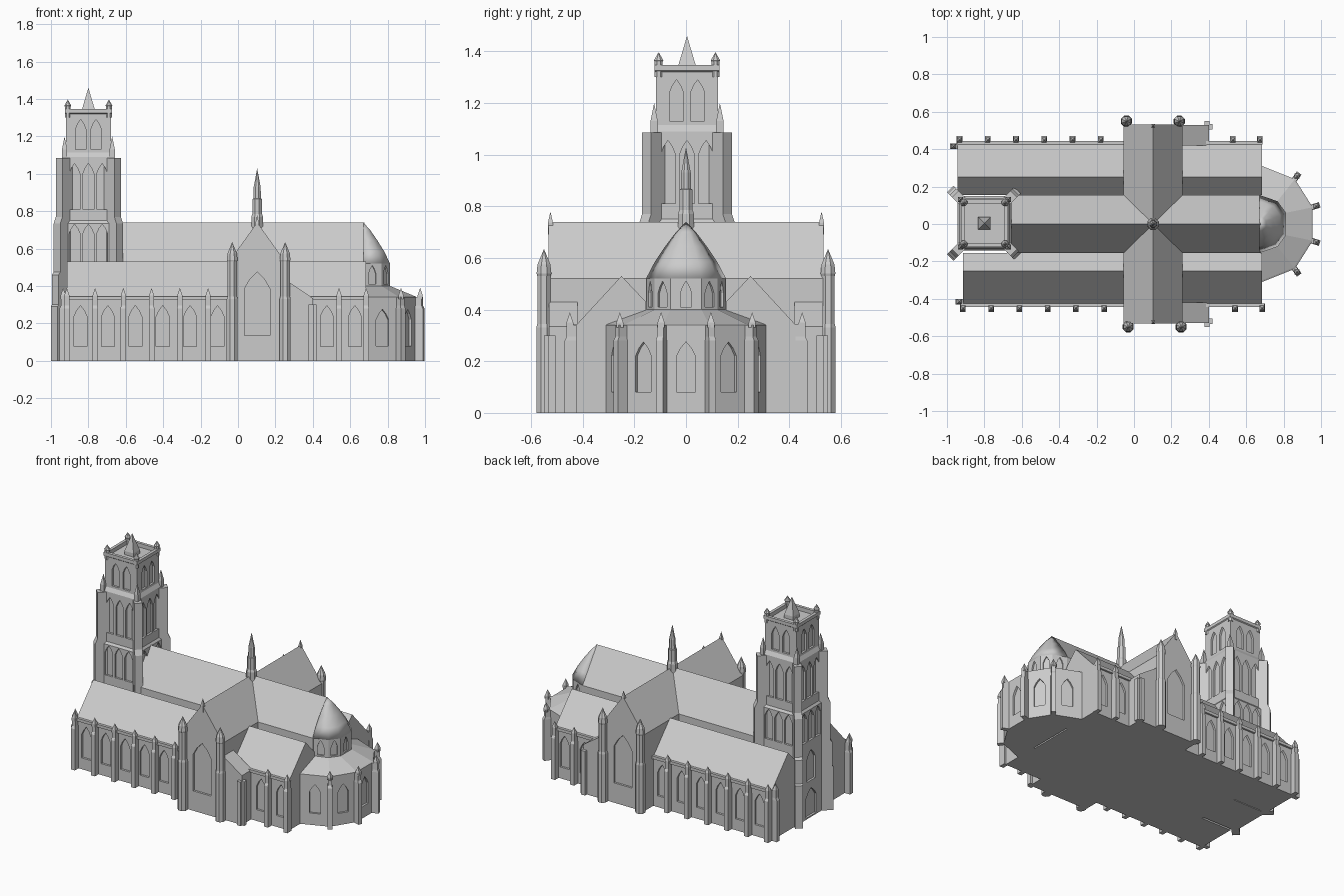
import bpy, bmesh
from math import sin, cos, pi, atan2, sqrt

if "Cube" in bpy.data.objects:
    bpy.data.objects.remove(bpy.data.objects["Cube"])


def loft(bm, rings):
    """Closed solid through rings of points; a one-point ring is an apex."""
    vs = [[bm.verts.new(p) for p in r] for r in rings]
    for a, b in zip(vs, vs[1:]):
        n = len(a)
        for i in range(n):
            j = (i + 1) % n
            if len(b) == 1:
                bm.faces.new((a[i], a[j], b[0]))
            else:
                bm.faces.new((a[i], a[j], b[j], b[i]))
    for r in (vs[0], vs[-1]):
        if len(r) > 2:
            bm.faces.new(r)


def ngon(x, y, r, z, n=8):
    return [(x + r * cos(2 * pi * (i + .5) / n), y + r * sin(2 * pi * (i + .5) / n), z) for i in range(n)]


def spire(bm, x, y, profile, tip, n=8):
    loft(bm, [ngon(x, y, r, z, n) for r, z in profile] + [[(x, y, tip)]])


def square(x, y, h, z):
    return ngon(x, y, h * sqrt(2), z, 4)


def rect(x, y, ang, near, far, w, z):
    """Rectangle reaching from near to far along a direction."""
    c, s = cos(ang), sin(ang)
    return [(x + c * u - s * v, y + s * u + c * v, z)
            for u, v in ((near, -w), (far, -w), (far, w), (near, w))]


def along_x(bm, pts, a, b):
    loft(bm, [[(x, y, z) for y, z in pts] for x in (a, b)])


def along_y(bm, pts, a, b):
    loft(bm, [[(x, y, z) for x, z in pts] for y in (a, b)])


def window(bm, x, y, ang, w, z0, spring, peak, d=.014):
    """Pointed-arch cutter straddling a wall."""
    m = spring + .55 * (peak - spring)
    prof = [(-w, z0), (w, z0), (w, spring), (.58 * w, m), (0, peak), (-.58 * w, m), (-w, spring)]
    c, s = cos(ang), sin(ang)
    loft(bm, [[(x + c * u - s * t, y + s * u + c * t, z) for t, z in prof] for u in (-d, d)])


def buttress(bm, x, y, ang):
    """Stepped buttress with a pinnacle; x, y lies on the wall."""
    loft(bm, [rect(x, y, ang, -.005, .04, .015, 0), rect(x, y, ang, -.005, .04, .015, .28),
              rect(x, y, ang, -.005, .032, .013, .295), rect(x, y, ang, -.005, .032, .013, .34)])
    px, py = x + .02 * cos(ang), y + .02 * sin(ang)
    spire(bm, px, py, [(.019, .33), (.019, .35)], .39, 4)


def finish(name, bm, cutter=None, smooth=False):
    bmesh.ops.recalc_face_normals(bm, faces=bm.faces)
    me = bpy.data.meshes.new(name)
    for f in bm.faces:
        f.smooth = smooth
    bm.to_mesh(me)
    bm.free()
    ob = bpy.data.objects.new(name, me)
    bpy.context.collection.objects.link(ob)
    if cutter is not None:
        cut = finish(name + "_window_cutter", cutter)
        cut.hide_render = True
        cut.hide_viewport = True
        mod = ob.modifiers.new("windows", 'BOOLEAN')
        mod.object = cut
        mod.operation = 'DIFFERENCE'
        mod.solver = 'EXACT'
    return ob


new = bmesh.new

# Nave and choir
bm = new()
along_x(bm, [(-.155, 0), (.155, 0), (.155, .52), (0, .74), (-.155, .52)], -.68, .675)
finish("nave", bm)

# Transept with a big window in each gable
bm, cut = new(), new()
along_y(bm, [(-.055, 0), (.26, 0), (.26, .52), (.1025, .74), (-.055, .52)], -.532, .532)
for s in (-1, 1):
    window(cut, .1025, .532 * s, s * pi / 2, .068, .135, .385, .475)
finish("transept", bm, cut)

# Transept corner turrets and gable pinnacles
bm = new()
for s in (-1, 1):
    for x in (-.036, .247):
        spire(bm, x - .005 * s, .55 * s, [(.032, 0), (.032, .33), (.028, .345), (.028, .53), (.031, .54), (.027, .575)], .635)
    spire(bm, .1025, .525 * s, [(.014, .69), (.014, .735)], .78, 4)
finish("transept_turrets", bm)

# Side aisles, parapets and buttresses on both sides
bm, cut, par, but = new(), new(), new(), new()
for s in (-1, 1):
    ang = s * pi / 2
    west = -.915 if s < 0 else -.945
    step = -.012 if s > 0 else 0
    for a, b in ((west, -.055), (.26, .685)):
        along_x(bm, [(s * y, z) for y, z in ((.155, 0), (.43, 0), (.43, .335), (.25, .53), (.155, .43))], a, b)
        along_x(par, [(s * y, z) for y, z in ((.425, .325), (.443, .325), (.443, .345), (.425, .345))], a, b)
    for i in range(6):
        buttress(but, -.915 + .151 * i + step * 1.5, .43 * s, ang)
        window(cut, -.842 + .1465 * i + step, .43 * s, ang, .035, .077, .235, .295)
    for x in (.54, .685):
        buttress(but, x + step, .43 * s, ang)
    for x in (.475, .625):
        window(cut, x + step, .43 * s, ang, .035, .077, .235, .295)
    buttress(but, west, .415 * s, pi)
finish("aisles", bm, cut)
finish("aisle_parapets", par)
finish("aisle_buttresses", but)

# Lean-to annexes beside the transept
bm = new()
for s in (-1, 1):
    along_y(bm, [(.26, 0), (.4, 0), (.4, .335), (.26, .43)], .42 * s, .53 * s)
    loft(bm, [rect(.39, .52 * s, 0, -.01, .03, .014, z) for z in (0, .3)])
    loft(bm, [rect(.39, .52 * s, s * pi / 2, -.01, .03, .014, z) for z in (0, .3)])
finish("annexes", bm)

# Five-sided apse: clerestory wall and rounded roof
half_in = [(.67, -.155), (.767, -.122), (.813, -.06)]
half_out = [(.685, -.31), (.86, -.24), (.955, -.09)]
inner = half_in + [(x, -y) for x, y in reversed(half_in)]
outer = half_out + [(x, -y) for x, y in reversed(half_out)]


def ring(pts, z, k=1):
    return [(.67 + (x - .67) * k, y * k, z) for x, y in pts]


def wall_mid(a, b):
    return (a[0] + b[0]) / 2, (a[1] + b[1]) / 2, atan2(a[0] - b[0], b[1] - a[1]), b


bm, cut = new(), new()
loft(bm, [ring(inner, .36), ring(inner, .52)])
for a, b in zip(inner, inner[1:]):
    x, y, _, _ = wall_mid(a, b)
    ang = atan2(a[0] - b[0], b[1] - a[1])
    window(cut, x, y, ang, .021, .41, .465, .51, .01)
finish("apse_wall", bm, cut)
bm = new()
loft(bm, [ring(inner, .52), ring(inner, .585, .78), ring(inner, .645, .52), ring(inner, .70, .25), [(.67, 0, .74)]])
apse_roof = finish("apse_roof", bm, smooth=True)

# Ambulatory around the apse
bm, cut, but = new(), new(), new()
loft(bm, [ring(outer, 0), ring(outer, .34), ring(outer, .345, .97), ring(inner, .40)])
for a, b in zip(outer, outer[1:]):
    x, y, _, _ = wall_mid(a, b)
    ang = atan2(a[0] - b[0], b[1] - a[1])
    window(cut, x, y, ang, .036, .08, .22, .275)
for x, y in outer[1:-1]:
    buttress(but, x, y, atan2(y, x - .69))
finish("ambulatory", bm, cut)
finish("ambulatory_buttresses", but)

# Crossing spire
bm = new()
spire(bm, .1025, 0, [(.034, .68), (.034, .77), (.028, .785), (.028, .865), (.022, .868), (.02, .93)], 1.03)
finish("crossing_spire", bm)

# West tower with open parapet
TX, TY = -.8, .004
bm, cut = new(), new()
loft(bm, [square(TX, TY, h, z) for h, z in (
    (.145, 0), (.145, .735), (.134, .75), (.134, 1.09), (.12, 1.115), (.12, 1.32),
    (.126, 1.325), (.126, 1.347), (.106, 1.347), (.106, 1.32))])
for k in range(4):
    ang = k * pi / 2
    c, s = cos(ang), sin(ang)
    for h, offs, w, z0, spring, peak in (
            (.12, (-.041, .041), .027, 1.13, 1.24, 1.29),
            (.134, (-.074, 0, .074), .029, .81, 1.0, 1.055),
            (.145, (-.074, 0, .074), .029, .525, .68, .73)):
        for t in offs:
            window(cut, TX + c * h - s * t, TY + s * h + c * t, ang, w, z0, spring, peak)
window(cut, TX - .145, TY, pi, .055, .01, .14, .2)
window(cut, TX - .145, TY, pi, .045, .25, .4, .46)
finish("west_tower", bm, cut)

# Diagonal tower buttresses stepping in as they rise
bm = new()
for k in range(4):
    ang = pi / 4 + k * pi / 2
    loft(bm, [rect(TX, TY, ang, .13, r, .025, z) for r, z in (
        (.258, 0), (.258, .29), (.25, .30), (.25, .46), (.237, .475), (.237, .735), (.221, .77), (.221, 1.085))])
    px, py = TX + .18 * cos(ang), TY + .18 * sin(ang)
    spire(bm, px, py, [(.02, 1.08), (.02, 1.13)], 1.2, 4)
finish("tower_buttresses", bm)

# Tower top: central spike and corner pinnacles
bm = new()
loft(bm, [square(TX, TY, .034, 1.315), square(TX, TY, .034, 1.345), [(TX, TY, 1.46)]])
for sx in (-1, 1):
    for sy in (-1, 1):
        spire(bm, TX + .11 * sx, TY + .11 * sy, [(.017, 1.3), (.017, 1.36), (.02, 1.365)], 1.397, 8)
finish("tower_pinnacles", bm)
